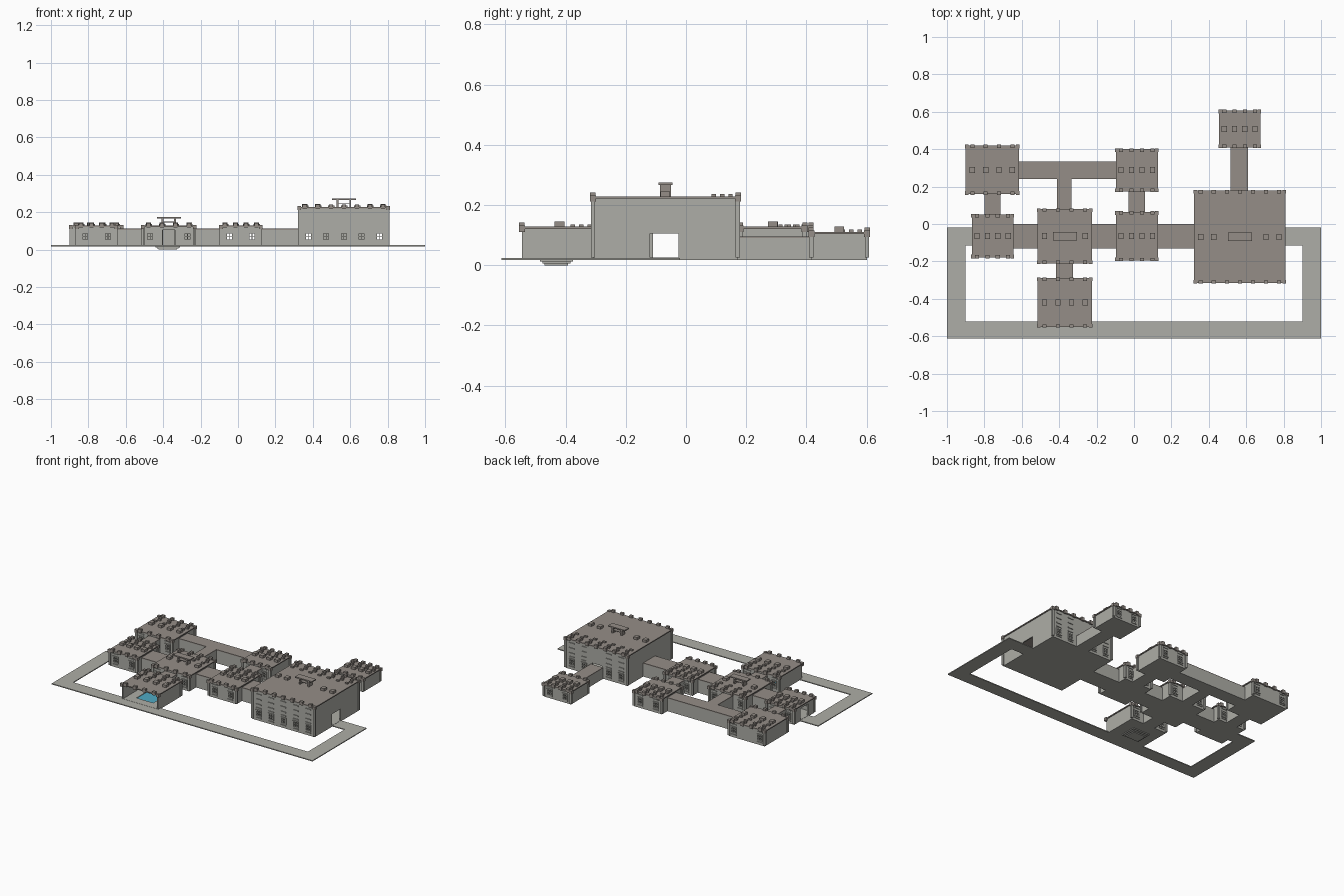
import bpy, bmesh

if "Cube" in bpy.data.objects:
    bpy.data.objects.remove(bpy.data.objects["Cube"])

parts = {}          # part name -> list of boxes
T = 0.008           # wall thickness
Z0, Z1 = 0.018, 0.025   # floor slab


def box(name, x0, x1, y0, y1, z0, z1):
    parts.setdefault(name, []).append((x0, x1, y0, y1, z0, z1))


def wall(name, axis, a0, a1, c0, z0, z1, holes=()):
    """Straight wall with rectangular holes (a, b, bottom, top)."""
    def piece(a, b, lo, hi):
        if b - a > 1e-4 and hi - lo > 1e-4:
            if axis == 'x':
                box(name, a, b, c0, c0 + T, lo, hi)
            else:
                box(name, c0, c0 + T, a, b, lo, hi)
    at = a0
    for a, b, lo, hi in sorted(holes):
        piece(at, a, z0, z1)
        piece(a, b, z0, lo)
        piece(a, b, hi, z1)
        at = b
    piece(at, a1, z0, z1)


def window(name, x, y, out, zc, w, h):
    """Frame and cross bars around a window hole."""
    ya, yb = sorted((y - out * T, y + out * 0.006))
    f = 0.004
    for s in (-1, 1):
        box(name, x + s * w - f, x + s * w + f, ya, yb, zc - h, zc + h)
        box(name, x - w - f, x + w + f, ya, yb, zc + s * h - f, zc + s * h + f)
    box(name, x - 0.0015, x + 0.0015, ya, yb, zc - h, zc + h)
    box(name, x - w, x + w, ya, yb, zc - 0.0015, zc + 0.0015)


def building(name, x0, x1, y0, y1, top, wins, cols, doors, slits=(),
             open_front=False, big_vent=False, pool=None):
    """doors: side -> (from, to) along that side; wins: window centre x list."""
    i = 0.006
    X0, X1, Y0, Y1 = x0 + i, x1 - i, y0 + i, y1 - i
    W, ZC, H = 0.017, 0.07, 0.02
    dz = 0.105 if top > 0.115 else 0.088
    if top < 0.115:
        ZC = 0.06
    # side walls
    for side, c in (('W', X0), ('E', X1 - T)):
        hs = [(*doors[side], Z1, dz)] if side in doors else []
        wall(name + '_walls', 'y', Y0, Y1, c, Z1, top, hs)
    # front and back walls with windows and slit mouldings
    for side, c, y, out in (('S', Y0, Y0, -1), ('N', Y1 - T, Y1, 1)):
        if side == 'S' and open_front:
            continue
        d = doors.get(side)
        hs = [(*d, Z1, dz)] if d else []
        for x in wins:
            if d and x + W + 0.002 > d[0] and x - W - 0.002 < d[1]:
                continue
            hs.append((x - W, x + W, ZC - H, ZC + H))
            window(name + '_windows', x, y, out, ZC, W, H)
            ya, yb = sorted((y, y + out * 0.005))
            for z in slits:
                box(name + '_ledges', x - 0.02, x + 0.02, ya, yb, z - 0.003, z + 0.003)
        wall(name + '_walls', 'x', X0 + T, X1 - T, c, Z1, top, hs)
    # floor, with a hole for the pool when needed
    if pool:
        ring(name + '_floor', (X0, X1, Y0, Y1), pool, Z0, Z1)
    else:
        box(name + '_floor', X0, X1, Y0, Y1, Z0, Z1)
    # roof
    r = top + 0.007
    box(name + '_roof', x0, x1, y0, y1, top, r)
    # corner posts and their caps
    for x in (X0, X1):
        for y in (Y0, Y1):
            if not (open_front and y == Y0):
                box(name + '_corner_posts', x - 0.007, x + 0.007, y - 0.007, y + 0.007, Z1, top)
            box(name + '_battlements', x - 0.01, x + 0.01, y - 0.01, y + 0.01, top - 0.01, r + 0.004)
    # battlements and roof vents
    step = (x1 - x0) / cols
    for k in range(cols):
        x = x0 + step * (k + 0.5)
        for y, s in ((y0, 1), (y1, -1)):
            ya, yb = sorted((y - s * 0.004, y + s * 0.014))
            box(name + '_battlements', x - 0.011, x + 0.011, ya, yb, top - 0.004, r + 0.014)
        for j, dy in enumerate((0.03, 0.058, 0.086)):
            xs = x + (0.008 if j % 2 else -0.004)
            box(name + '_small_vents', xs - 0.011, xs + 0.011,
                y1 - dy - 0.007, y1 - dy + 0.007, r, r + 0.008)
        cx, cy = (x0 + x1) / 2, (y0 + y1) / 2
        if not (big_vent and abs(x - cx) < 0.075):
            box(name + '_roof_units', x - 0.014, x + 0.014, cy - 0.016, cy + 0.016, r, r + 0.017)
    # raised slab on legs in the roof centre
    if big_vent:
        n = name + '_roof_platform'
        box(n, cx - 0.064, cx + 0.064, cy - 0.023, cy + 0.023, r + 0.038, r + 0.046)
        for s in (-1, 1):
            box(n, cx + s * 0.034 - 0.005, cx + s * 0.034 + 0.005, cy - 0.018, cy + 0.018, r, r + 0.038)
        box(n, cx - 0.034, cx + 0.034, cy - 0.018, cy + 0.018, r + 0.018, r + 0.022)


def corridor(name, axis, a0, a1, c0, c1, top=0.106, lo=(), hi=()):
    """Hollow passage along an axis, holes in its low / high side walls."""
    wall(name + '_walls', axis, a0, a1, c0, Z1, top, lo)
    wall(name + '_walls', axis, a0, a1, c1 - T, Z1, top, hi)
    for n, z0, z1 in ((name + '_floor', Z0, Z1), (name + '_roof', top, top + 0.006)):
        if axis == 'x':
            box(n, a0, a1, c0, c1, z0, z1)
        else:
            box(n, c0, c1, a0, a1, z0, z1)


def ring(name, o, i, z0, z1):
    """Rectangular frame between outer and inner rectangles."""
    box(name, o[0], i[0], o[2], o[3], z0, z1)
    box(name, i[1], o[1], o[2], o[3], z0, z1)
    box(name, i[0], i[1], o[2], i[2], z0, z1)
    box(name, i[0], i[1], i[3], o[3], z0, z1)


# buildings
S = (0.108, 0.037)
main = (-0.12, -0.025)
pool = (-0.44, -0.31, -0.485, -0.375)
building('northwest_room', -0.90, -0.615, 0.16, 0.42, 0.121, (-0.857, -0.657), 4,
         {'E': (0.25, 0.325), 'S': (-0.79, -0.725)}, S)
building('west_room', -0.867, -0.645, -0.18, 0.05, 0.121, (-0.817, -0.695), 4,
         {'W': (-0.11, -0.025), 'E': main, 'N': (-0.79, -0.725)}, S)
building('central_hall', -0.515, -0.225, -0.21, 0.08, 0.121, (-0.47, -0.27), 4,
         {'W': main, 'E': main, 'N': (-0.402, -0.343), 'S': (-0.405, -0.337)}, S, big_vent=True)
building('pool_room', -0.515, -0.225, -0.55, -0.29, 0.121, (-0.47, -0.27), 4,
         {'N': (-0.405, -0.337)}, S, open_front=True, pool=pool)
building('east_room', -0.097, 0.127, -0.195, 0.065, 0.121, (-0.045, 0.075), 4,
         {'W': main, 'E': main, 'N': (-0.02, 0.05)}, S)
building('north_room', -0.097, 0.127, 0.175, 0.40, 0.121, (-0.045, 0.075), 4,
         {'W': (0.25, 0.325), 'S': (-0.02, 0.05)}, S)
building('great_hall', 0.322, 0.81, -0.315, 0.178, 0.221,
         [0.376 + 0.095 * k for k in range(5)], 7,
         {'W': main, 'E': main, 'N': (0.525, 0.6)},
         (0.2, 0.165, 0.13, 0.105, 0.037), big_vent=True)
building('annex', 0.455, 0.675, 0.41, 0.607, 0.104, (0.505, 0.625), 4,
         {'S': (0.53, 0.6)}, (0.095, 0.033))

# corridors between buildings
for k, (a, b) in enumerate(((-0.651, -0.509), (-0.231, -0.091), (0.121, 0.328))):
    corridor(f'main_corridor_{k + 1}', 'x', a, b, -0.13, 0.0)
corridor('north_corridor', 'x', -0.621, -0.091, 0.24, 0.335, lo=[(-0.402, -0.343, Z1, 0.105)])
corridor('hall_corridor', 'y', 0.074, 0.24, -0.412, -0.334)
corridor('west_corridor', 'y', 0.044, 0.166, -0.80, -0.715)
corridor('pool_corridor', 'y', -0.296, -0.204, -0.417, -0.325)
corridor('east_corridor', 'y', 0.059, 0.181, -0.03, 0.06)
corridor('annex_corridor', 'y', 0.172, 0.416, 0.515, 0.61, 0.09)

# outdoor path loop
P = 'path'
box(P, -1, 1, -0.613, -0.52, Z0, 0.024)
box(P, -1, -0.9, -0.52, -0.02, Z0, 0.024)
box(P, 0.9, 1, -0.52, -0.02, Z0, 0.024)
box(P, -0.9, -0.861, -0.115, -0.02, Z0, 0.024)
box(P, 0.804, 0.9, -0.115, -0.02, Z0, 0.024)

# stepped pool basin and water
p = pool
for k in range(2):
    d, e = 0.008 * k, 0.008 * (k + 1)
    ring('pool_steps', (p[0] + d, p[1] - d, p[2] + d, p[3] - d),
         (p[0] + e, p[1] - e, p[2] + e, p[3] - e), 0.012 - 0.006 * k, 0.018 - 0.006 * k)
box('pool_bottom', p[0] + 0.016, p[1] - 0.016, p[2] + 0.016, p[3] - 0.016, 0, 0.006)
box('pool_water', p[0], p[1], p[2], p[3], 0.018, 0.021)


def material(name, col):
    m = bpy.data.materials.new(name)
    m.diffuse_color = (*col, 1)
    m.use_nodes = True
    m.node_tree.nodes["Principled BSDF"].inputs["Base Color"].default_value = m.diffuse_color
    return m


roof_mat = material('roof_brown', (0.30, 0.27, 0.245))
wall_mat = material('stone', (0.42, 0.42, 0.385))
water_mat = material('water', (0.08, 0.4, 0.55))
dark_words = ('roof', 'battlements', 'vents', 'units')

# build one object per part
for name, boxes in parts.items():
    bm = bmesh.new()
    for x0, x1, y0, y1, z0, z1 in boxes:
        v = [bm.verts.new((x, y, z)) for z in (z0, z1) for x, y in
             ((x0, y0), (x1, y0), (x1, y1), (x0, y1))]
        for f in ((3, 2, 1, 0), (4, 5, 6, 7), (0, 1, 5, 4), (1, 2, 6, 5), (2, 3, 7, 6), (3, 0, 4, 7)):
            bm.faces.new([v[q] for q in f])
    me = bpy.data.meshes.new(name)
    bm.to_mesh(me)
    bm.free()
    me.materials.append(water_mat if 'water' in name else
                        roof_mat if any(w in name for w in dark_words) else wall_mat)
    bpy.context.collection.objects.link(bpy.data.objects.new(name, me))
